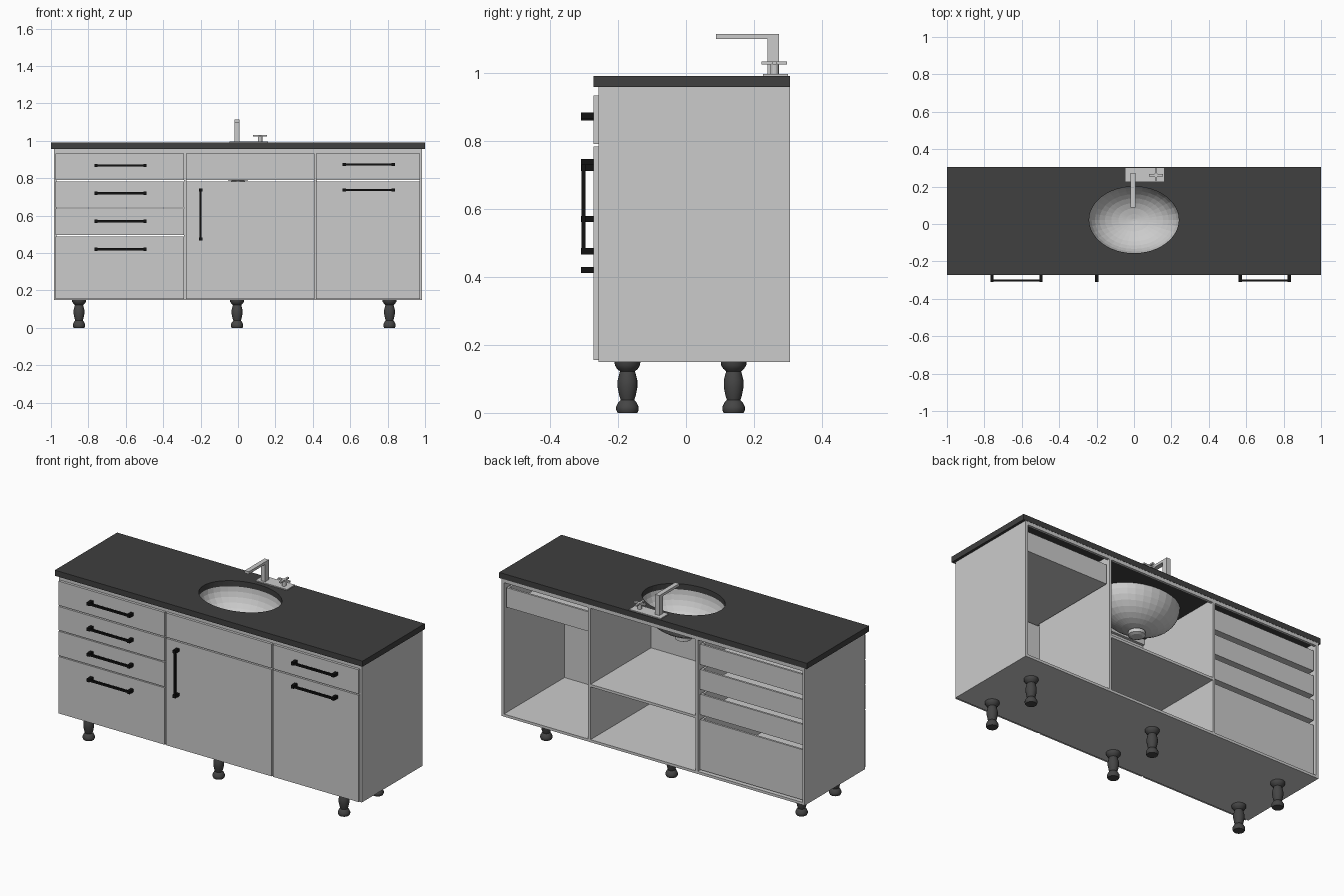
import bpy, bmesh, math
from mathutils import Matrix, Vector

if "Cube" in bpy.data.objects:
    bpy.data.objects.remove(bpy.data.objects["Cube"])


def material(name, v):
    m = bpy.data.materials.new(name)
    m.diffuse_color = (v, v, v, 1)
    m.use_nodes = True
    m.node_tree.nodes["Principled BSDF"].inputs["Base Color"].default_value = m.diffuse_color
    return m


STONE = material("dark_stone", 0.05)
BLACK = material("black_metal", 0.006)
DARK = material("dark_wood", 0.06)


def finish(name, bm, mat=None):
    bmesh.ops.recalc_face_normals(bm, faces=bm.faces)
    me = bpy.data.meshes.new(name)
    bm.to_mesh(me)
    bm.free()
    ob = bpy.data.objects.new(name, me)
    bpy.context.collection.objects.link(ob)
    if mat:
        me.materials.append(mat)
    return ob


def add_box(bm, x, y, z):
    """Add a box given (min, max) per axis."""
    c = Vector([(a + b) / 2 for a, b in (x, y, z)])
    s = [b - a for a, b in (x, y, z)]
    bmesh.ops.create_cube(bm, size=1, matrix=Matrix.Translation(c) @ Matrix.Diagonal((*s, 1)))


def boxes(name, parts, mat=None):
    bm = bmesh.new()
    for p in parts:
        add_box(bm, *p)
    return finish(name, bm, mat)


def lathe(name, profile, seg, loc, mat=None, sx=1, sy=1, caps=True):
    """Revolve (radius, z) points; sx, sy make it elliptical."""
    bm = bmesh.new()
    rings = [[bm.verts.new((loc[0] + r * sx * math.cos(2 * math.pi * i / seg),
                            loc[1] + r * sy * math.sin(2 * math.pi * i / seg), loc[2] + z))
              for i in range(seg)] for r, z in profile]
    for a, b in zip(rings, rings[1:]):
        for i in range(seg):
            j = (i + 1) % seg
            bm.faces.new((a[i], a[j], b[j], b[i]))
    if caps:
        bm.faces.new(rings[0])
        bm.faces.new(rings[-1])
    return finish(name, bm, mat)


def smooth(ob):
    bpy.ops.object.select_all(action='DESELECT')
    ob.select_set(True)
    bpy.context.view_layer.objects.active = ob
    bpy.ops.object.shade_smooth_by_angle(angle=math.radians(40))


# countertop with an oval sink cut-out
top = boxes("countertop", [((-1, 1), (-0.272, 0.306), (0.957, 0.99))], STONE)
SINK = (0, 0.022, 0)
cutter = lathe("sink_cutter", [(1, 0.9), (1, 1.05)], 48, SINK, STONE, 0.24, 0.178)
mod = top.modifiers.new("hole", 'BOOLEAN')
mod.object, mod.operation, mod.solver = cutter, 'DIFFERENCE', 'EXACT'
bpy.context.view_layer.objects.active = top
bpy.ops.object.modifier_apply(modifier=mod.name)
bpy.data.objects.remove(cutter)

# carcass: sides, dividers, floor, top rails, middle shelf; back left open
DEPTH = (-0.257, 0.305)
T = 0.015
for name, x in (("left_side", -0.985), ("left_divider", -0.29),
                ("right_divider", 0.407), ("right_side", 0.97)):
    boxes(name, [((x, x + T), DEPTH, (0.15, 0.957))])
boxes("cabinet_floor", [((-0.97, 0.97), DEPTH, (0.15, 0.165))])
boxes("front_rail", [((-0.97, 0.97), (-0.257, -0.242), (0.925, 0.957))])
boxes("back_rail", [((-0.97, 0.97), (0.29, 0.305), (0.937, 0.957))])
boxes("middle_shelf", [((-0.275, 0.407), DEPTH, (0.475, 0.49))])

# front panels
FRONT = (-0.272, -0.257)
LEFT, MID, RIGHT = (-0.977, -0.288), (-0.279, 0.408), (0.418, 0.974)
rows = [(0.79, 0.932), (0.644, 0.783), (0.495, 0.638), (0.155, 0.489)]
for i, z in enumerate(rows):
    boxes(f"left_drawer_front_{i + 1}", [(LEFT, FRONT, z)])
boxes("middle_false_front", [(MID, FRONT, rows[0])])
boxes("middle_door", [(MID, FRONT, (0.155, 0.783))])
boxes("right_drawer_front", [(RIGHT, FRONT, rows[0])])
boxes("right_door", [(RIGHT, FRONT, (0.155, 0.783))])


# open drawer boxes behind the fronts
def drawer_box(name, x, z):
    y0, y1, t = -0.257, 0.292, 0.012
    boxes(name, [((x[0], x[0] + t), (y0, y1), z), ((x[1] - t, x[1]), (y0, y1), z),
                 ((x[0] + t, x[1] - t), (y1 - t, y1), z),
                 ((x[0] + t, x[1] - t), (y0, y1 - t), (z[0], z[0] + t))])


for i, (a, b) in enumerate(rows):
    drawer_box(f"left_drawer_box_{i + 1}", (-0.963, -0.297), (max(a, 0.172), b - 0.022))
drawer_box("right_drawer_box", (0.43, 0.963), (0.79, 0.905))


# bar handles: a bar with two posts
def handle(name, x, z, vertical=False):
    parts = []
    h = 0.131
    bar, post = 0.006, 0.009
    if vertical:
        parts.append(((x - bar, x + bar), (-0.307, -0.296), (z - h, z + h)))
    else:
        parts.append(((x - h, x + h), (-0.307, -0.296), (z - bar, z + bar)))
    for s in (-1, 1):
        px, pz = (x, z + s * h) if vertical else (x + s * h, z)
        parts.append(((px - post, px + post), (-0.309, -0.272), (pz - post, pz + post)))
    boxes(name, parts, BLACK)


for i, z in enumerate((0.868, 0.719, 0.57, 0.42)):
    handle(f"left_drawer_handle_{i + 1}", -0.628, z)
handle("middle_door_handle", -0.2, 0.606, True)
handle("right_drawer_handle", 0.7, 0.873)
handle("right_door_handle", 0.7, 0.737)

# turned legs
LEG = [(0.029, 0), (0.033, 0.008), (0.033, 0.018), (0.026, 0.032), (0.02, 0.038), (0.024, 0.05),
       (0.029, 0.075), (0.029, 0.095), (0.024, 0.115), (0.022, 0.122), (0.031, 0.13),
       (0.037, 0.14), (0.038, 0.151)]
for i, x in enumerate((-0.85, -0.005, 0.81)):
    for side, y in (("front", -0.172), ("back", 0.14)):
        smooth(lathe(f"{side}_leg_{i + 1}", LEG, 20, (x, y, 0), DARK))

# sink bowl and drain
bowl_profile = [(math.cos(a), 0.957 - 0.17 * math.sin(a))
                for a in (math.radians(80 * i / 8) for i in range(9))]
bowl = lathe("sink_bowl", bowl_profile + [(0.02, 0.785)], 32, SINK, None, 0.244, 0.182, False)
sol = bowl.modifiers.new("thickness", 'SOLIDIFY')
sol.thickness = 0.005
sol.offset = 0
lathe("sink_drain", [(0.03, 0.755), (0.045, 0.762), (0.045, 0.782), (0.02, 0.788)], 24, SINK)

# tap: base plate, column with spout, cross handle
boxes("tap_base", [((-0.045, 0.16), (0.226, 0.3), (0.989, 0.996))])
boxes("tap_spout", [((-0.018, 0.009), (0.24, 0.273), (0.995, 1.098)),
                    ((-0.018, 0.009), (0.088, 0.273), (1.098, 1.113))])
lathe("tap_handle_stem", [(0.012, 0.995), (0.012, 1.025)], 16, (0.118, 0.26, 0))
boxes("tap_handle_cross", [((0.08, 0.156), (0.254, 0.266), (1.023, 1.032)),
                           ((0.112, 0.124), (0.222, 0.297), (1.023, 1.032))])
